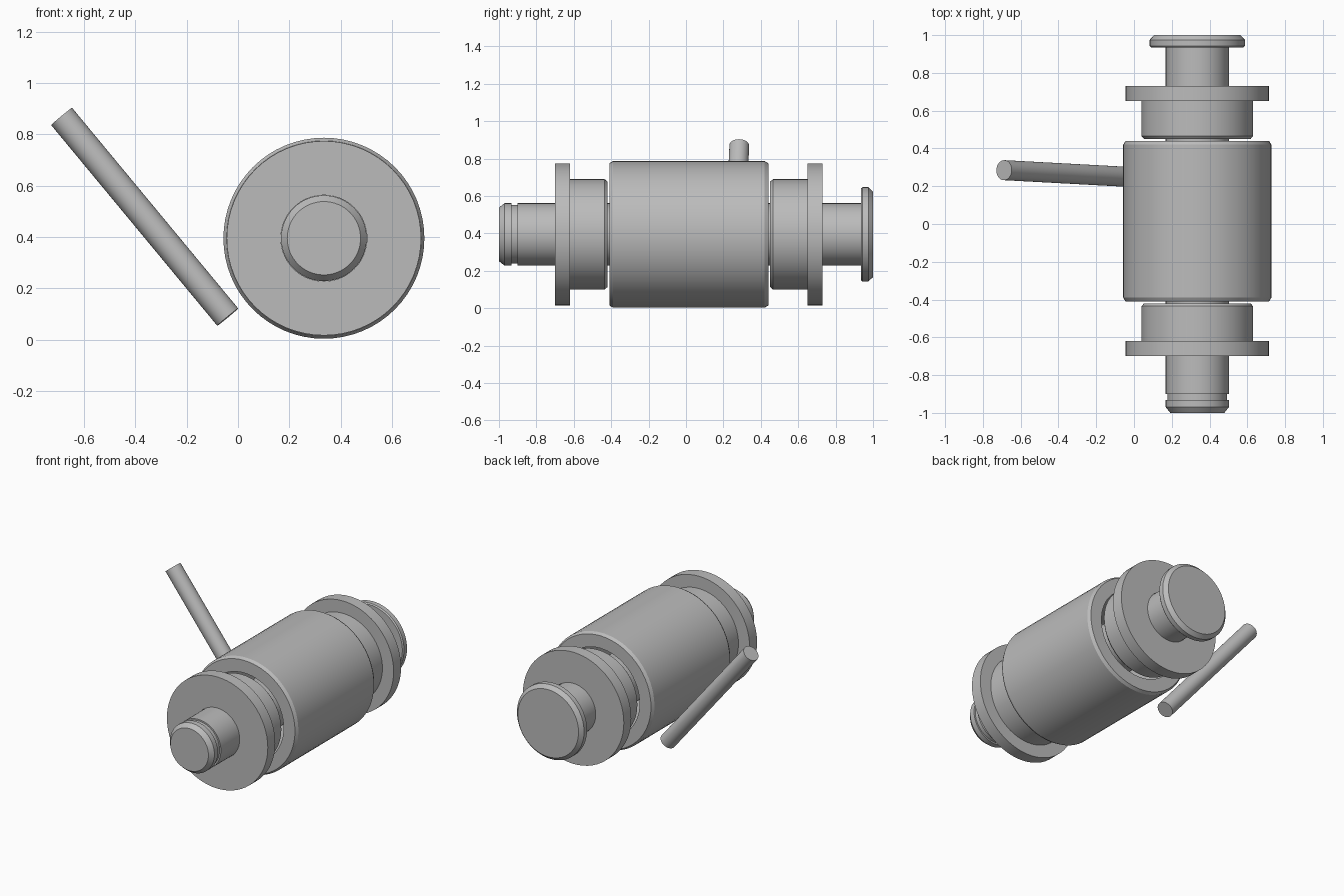
import bpy
import bmesh
import math
from mathutils import Vector, Matrix

cube = bpy.data.objects.get("Cube")
if cube:
    bpy.data.objects.remove(cube, do_unlink=True)

AXIS = Vector((0.335, 0, 0.395))  # shared centre line, running along y
PIN_R, BORE_R, BUSH_R = 0.167, 0.168, 0.295

steel = bpy.data.materials.new("plain grey steel")
steel.use_nodes = True
GREY = (0.5, 0.5, 0.5, 1)
steel.diffuse_color = GREY
steel.node_tree.nodes["Principled BSDF"].inputs["Base Color"].default_value = GREY


def finish(name, bm):
    bmesh.ops.recalc_face_normals(bm, faces=bm.faces)
    mesh = bpy.data.meshes.new(name)
    bm.to_mesh(mesh)
    bm.free()
    mesh.materials.append(steel)
    obj = bpy.data.objects.new(name, mesh)
    bpy.context.collection.objects.link(obj)
    bpy.ops.object.select_all(action='DESELECT')
    obj.select_set(True)
    bpy.context.view_layer.objects.active = obj
    bpy.ops.object.shade_smooth_by_angle(angle=math.radians(25))
    return obj


def lathe(name, profile, closed=False, segments=64):
    """Turn (radius, y) points around the centre line."""
    bm = bmesh.new()
    verts = [bm.verts.new((r, y, 0)) for r, y in profile]
    pairs = list(zip(verts, verts[1:]))
    if closed:
        pairs.append((verts[-1], verts[0]))
    edges = [bm.edges.new(p) for p in pairs]
    bmesh.ops.spin(bm, geom=verts + edges, cent=(0, 0, 0), axis=(0, 1, 0),
                   angle=math.tau, steps=segments)
    bmesh.ops.remove_doubles(bm, verts=bm.verts, dist=0.0001)
    # A solid profile leaves its two ends open: cap them
    if not closed:
        bmesh.ops.holes_fill(bm, edges=[e for e in bm.edges if e.is_boundary], sides=0)
    obj = finish(name, bm)
    obj.location = AXIS
    return obj


# Outer sleeve: chamfered tube
lathe("outer_sleeve", [
    (BUSH_R, -0.41), (0.38, -0.41), (0.392, -0.39),
    (0.392, 0.42), (0.38, 0.44), (BUSH_R, 0.44)], closed=True)

# Flanged bushings, one at each end of the sleeve
for name, side, start in (("front_bushing", -1, 0.42), ("back_bushing", 1, 0.45)):
    lathe(name, [(r, side * (start + d)) for r, d in (
        (BORE_R, 0), (0.282, 0), (BUSH_R, 0.015), (BUSH_R, 0.2),
        (0.379, 0.2), (0.379, 0.28), (BORE_R, 0.28))], closed=True)

# Headed pin with a clip groove near the front end
lathe("pin", [
    (0.143, -1), (PIN_R, -0.97), (PIN_R, -0.933), (0.157, -0.933),
    (0.157, -0.9), (PIN_R, -0.9), (PIN_R, 0.935), (0.245, 0.935),
    (0.252, 0.943), (0.252, 0.975), (0.228, 1)])

# Loose slanted rod beside the sleeve
top, bottom = Vector((-0.688, 0.285, 0.87)), Vector((-0.04, 0.25, 0.0875))
span = top - bottom
bm = bmesh.new()
bmesh.ops.create_cone(bm, cap_ends=True, segments=32, radius1=0.053,
                      radius2=0.053, depth=span.length)
rod = finish("slanted_rod", bm)
rod.matrix_world = (Matrix.Translation((top + bottom) / 2)
                    @ span.to_track_quat('Z', 'Y').to_matrix().to_4x4())
